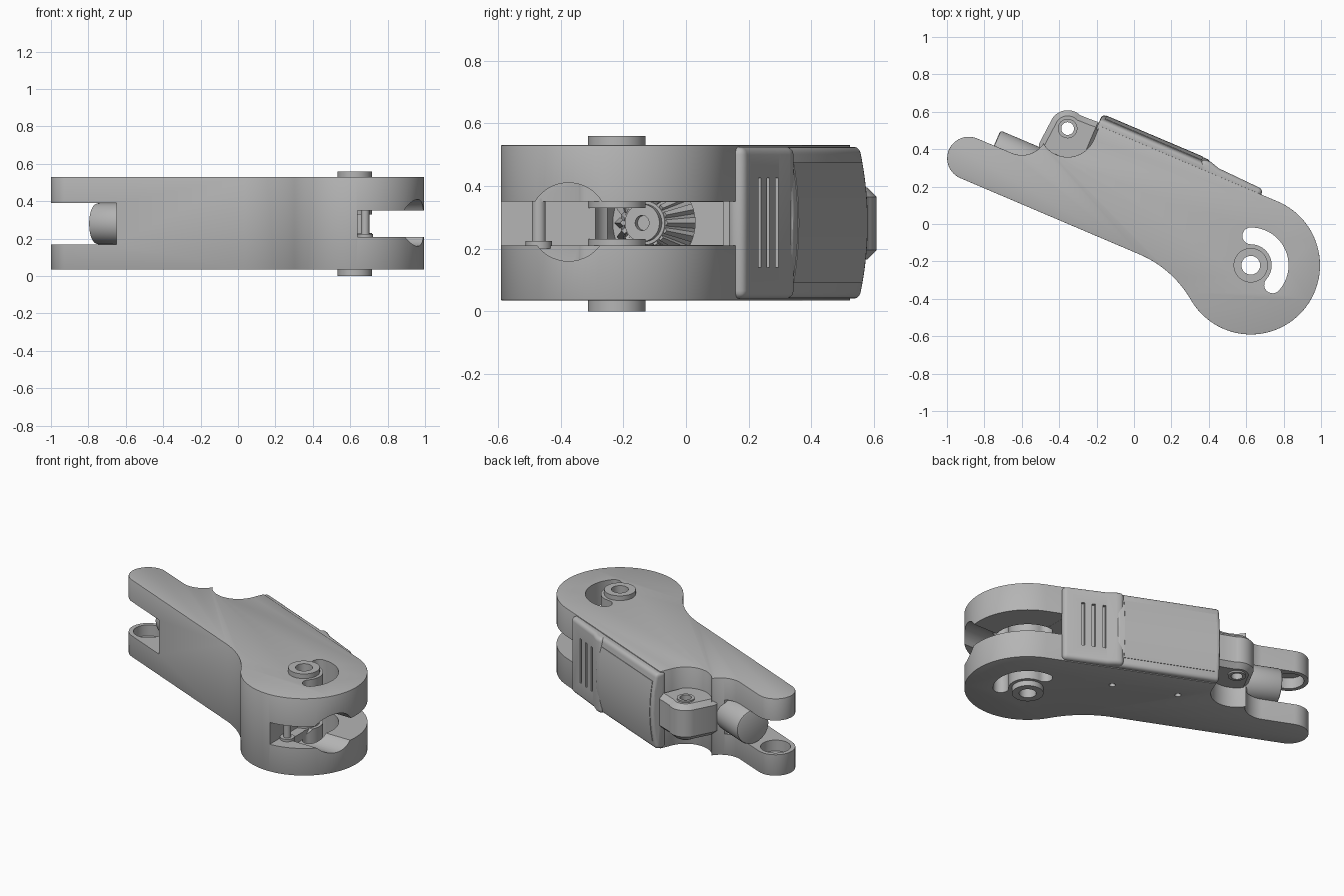
import bpy, bmesh
from math import radians, cos, sin, pi
from mathutils import Matrix, Vector

if "Cube" in bpy.data.objects:
    bpy.data.objects.remove(bpy.data.objects["Cube"])

TILT = radians(-23)                      # the arm lies at an angle; parts are built straight
TURN = Matrix.Rotation(TILT, 4, 'Z')
BASE, TOP, MID = 0.035, 0.53, 0.282
HUB = (0.661, 0.041)

grey = bpy.data.materials.new("plain grey")
grey.use_nodes = True
grey.diffuse_color = (0.46, 0.46, 0.46, 1)
grey.node_tree.nodes["Principled BSDF"].inputs["Base Color"].default_value = grey.diffuse_color


def arc(c, r, a0, a1, n=24):
    angles = [radians(a0 + (a1 - a0) * i / n) for i in range(n + 1)]
    return [(c[0] + r * cos(a), c[1] + r * sin(a)) for a in angles]


def local(x, y):
    p = TURN.inverted() @ Vector((x, y, 0))
    return p.x, p.y


def finish(name, bm):
    bmesh.ops.recalc_face_normals(bm, faces=bm.faces)
    mesh = bpy.data.meshes.new(name)
    bm.transform(TURN)
    bm.to_mesh(mesh)
    bm.free()
    mesh.materials.append(grey)
    ob = bpy.data.objects.new(name, mesh)
    bpy.context.collection.objects.link(ob)
    return ob


def prism(name, pts, z0, z1, axis='Z'):
    """Extrude a profile upwards, or a (v, z) profile along the arm."""
    put = (lambda p, h: (p[0], p[1], h)) if axis == 'Z' else (lambda p, h: (h, p[0], p[1]))
    bm = bmesh.new()
    face = bm.faces.new([bm.verts.new(put(p, z0)) for p in pts])
    ext = bmesh.ops.extrude_face_region(bm, geom=[face])
    move = Vector(put((0, 0), z1 - z0))
    bmesh.ops.translate(bm, vec=move, verts=[g for g in ext['geom'] if isinstance(g, bmesh.types.BMVert)])
    return finish(name, bm)


def box(name, u0, u1, v0, v1, z0, z1):
    return prism(name, [(u0, v0), (u1, v0), (u1, v1), (u0, v1)], z0, z1)


def rod(name, a, b, r, r2=None, n=48):
    a, b = Vector(a), Vector(b)
    bm = bmesh.new()
    spin = (b - a).to_track_quat('Z', 'Y').to_matrix().to_4x4()
    bmesh.ops.create_cone(bm, cap_ends=True, segments=n, radius1=r, radius2=r if r2 is None else r2,
                          depth=(b - a).length, matrix=Matrix.Translation((a + b) / 2) @ spin)
    return finish(name, bm)


def upright(name, c, z0, z1, r):
    return rod(name, (*c, z0), (*c, z1), r)


def apply(ob, mod):
    bpy.ops.object.select_all(action='DESELECT')
    bpy.context.view_layer.objects.active = ob
    ob.select_set(True)
    bpy.ops.object.modifier_apply(modifier=mod.name)


def bevel(ob, width, segments=2, angle=50):
    mod = ob.modifiers.new("bevel", 'BEVEL')
    mod.width, mod.segments = width, segments
    mod.limit_method, mod.angle_limit = 'ANGLE', radians(angle)
    apply(ob, mod)
    return ob


def cut(ob, *cutters):
    for c in cutters:
        mod = ob.modifiers.new("cut", 'BOOLEAN')
        mod.operation, mod.solver, mod.object = 'DIFFERENCE', 'EXACT', c
        apply(ob, mod)
        bpy.data.objects.remove(c)
    return ob


# Arm body: rounded tip, waist fillet, large round end and two scallops
outline = arc((-0.951, -0.022), 0.115, 90, 270)
outline += arc((0.09, -0.717), 0.579, 90, 53)
outline += arc(HUB, 0.37, 233, 450, 64)[1:]
outline += [(-0.374, 0.411)]
outline += arc((-0.526, 0.331), 0.152, 0, -128)
outline += arc((-0.75, 0.233), 0.139, -12, -90)
body = bevel(prism("arm_body", outline, BASE, TOP), 0.01)

# Fork slot with cups at the tip, wheel slot and gear chamber at the round end
cut(body, box("fork_cut", -1.3, -0.648, -0.5, 0.5, 0.17, 0.39))
cut(body, upright("cup_cut", (-0.951, -0.022), 0.1, 0.46, 0.088))
wheel = [local(x, y) for x, y in ((0.64, -0.75), (1.2, -0.75), (1.2, 0.35), (0.64, 0.35))]
cut(body, prism("wheel_cut", wheel, 0.21, 0.35))
chamber = [local(x, y) for x, y in ((0.42, -0.25), (0.8, -0.25), (0.8, 0.12), (0.42, 0.12))]
cut(body, prism("chamber_cut", chamber, 0.211, 0.349))
cut(body, rod("gear_cut", (0.27, 0.026, MID), (0.5, 0.026, MID), 0.165))
mouth = [local(x, -0.375) for x in (0.7, 1.2)]
cut(body, rod("mouth_cut", (*mouth[0], 0.285), (*mouth[1], 0.285), 0.125))

# Curved guide slot around the hub, hub bore and small holes underneath
guide = arc(HUB, 0.202, -19, 113)
for ang, start in ((113, 113), (-19, 161)):
    end = arc(HUB, 0.157, ang, ang, 1)[0]
    guide += arc(end, 0.045, start, start + 180, 12)[1:-1]
    if ang > 0:
        guide += arc(HUB, 0.112, 113, -19)
cut(body, prism("guide_cut", guide, -0.1, 0.7), upright("bore_cut", HUB, -0.1, 0.7, 0.07))
for u in (0.2, -0.2):
    cut(body, upright("hole_cut", (u, 0.22), -0.1, 0.09, 0.018))

# Hub bushings, above and below the wheel slot
for name, z0, z1 in (("lower_bushing", 0, 0.23), ("upper_bushing", 0.33, 0.56)):
    cut(upright(name, HUB, z0, z1, 0.092), upright("bushing_cut", HUB, -0.1, 0.7, 0.05))

# Stop pin in the wheel slot
pin = local(0.68, -0.47)
upright("stop_pin", pin, 0.2, 0.36, 0.022)
upright("stop_pin_collar", pin, 0.2, 0.225, 0.042)

# Bevel gear on the drive shaft
rod("gear_cone", (0.29, 0.026, MID), (0.4, 0.026, MID), 0.13, 0.07)
for i in range(18):
    a = 2 * pi * i / 18
    d = Vector((0, cos(a), sin(a)))
    o = Vector((0, 0.026, MID))
    rod("gear_tooth", o + d * 0.132 + Vector((0.29, 0, 0)), o + d * 0.074 + Vector((0.4, 0, 0)),
        0.018, 0.01, 4)
cut(rod("gear_hub", (0.26, 0.026, MID), (0.42, 0.026, MID), 0.06),
    rod("gear_bore", (0.36, 0.026, MID), (0.5, 0.026, MID), 0.024))

# Drive shaft stub in the fork
bevel(rod("shaft_stub", (-0.853, 0.071, 0.28), (-0.55, 0.071, 0.28), 0.11), 0.012)

# Pivot lug with chamfered rim and pin hole
eye = (-0.526, 0.331)
lug = [(-0.36, 0.15), (-0.36, 0.43), (-0.42, 0.425)] + arc(eye, 0.098, 70, 180) + [(-0.635, 0.2), (-0.62, 0.15)]
cut(bevel(prism("pivot_lug", lug, 0.165, 0.395), 0.03, 1), upright("lug_cut", eye, 0, 0.6, 0.034))
cut(upright("lug_sleeve", eye, 0.155, 0.405, 0.052), upright("sleeve_cut", eye, 0, 0.6, 0.034))


# Crowned cover over the back of the arm
def crown(z0, z1, lift):
    zs = [z0 + (z1 - z0) * i / 20 for i in range(21)]
    return [(0.38, z0)] + [(0.473 + lift - 0.5 * (z - MID) ** 2, z) for z in zs] + [(0.38, z1)]


bevel(prism("cover", crown(0.04, 0.525, 0), -0.385, 0.245, 'U'), 0.018, 3)
prism("cover_panel", crown(0.09, 0.475, 0.003), -0.362, 0.2, 'U')

# Thumb grip with three grooves
side = [(0.2, 0.38), (0.565, 0.38), (0.565, 0.44), (0.3, 0.451), (0.25, 0.466), (0.2, 0.466)]
grip = bevel(prism("thumb_grip", side, 0.04, 0.525), 0.025, 4)
for u in (0.318, 0.382, 0.446):
    cut(grip, box("groove_cut", u - 0.01, u + 0.01, 0.43, 0.5, 0.14, 0.425))

# Smooth round faces, keep hard edges
bpy.ops.object.select_all(action='DESELECT')
for ob in bpy.context.collection.objects:
    if ob.type == 'MESH' and grey.name in ob.data.materials:
        ob.select_set(True)
        bpy.context.view_layer.objects.active = ob
bpy.ops.object.shade_smooth_by_angle(angle=radians(30))
